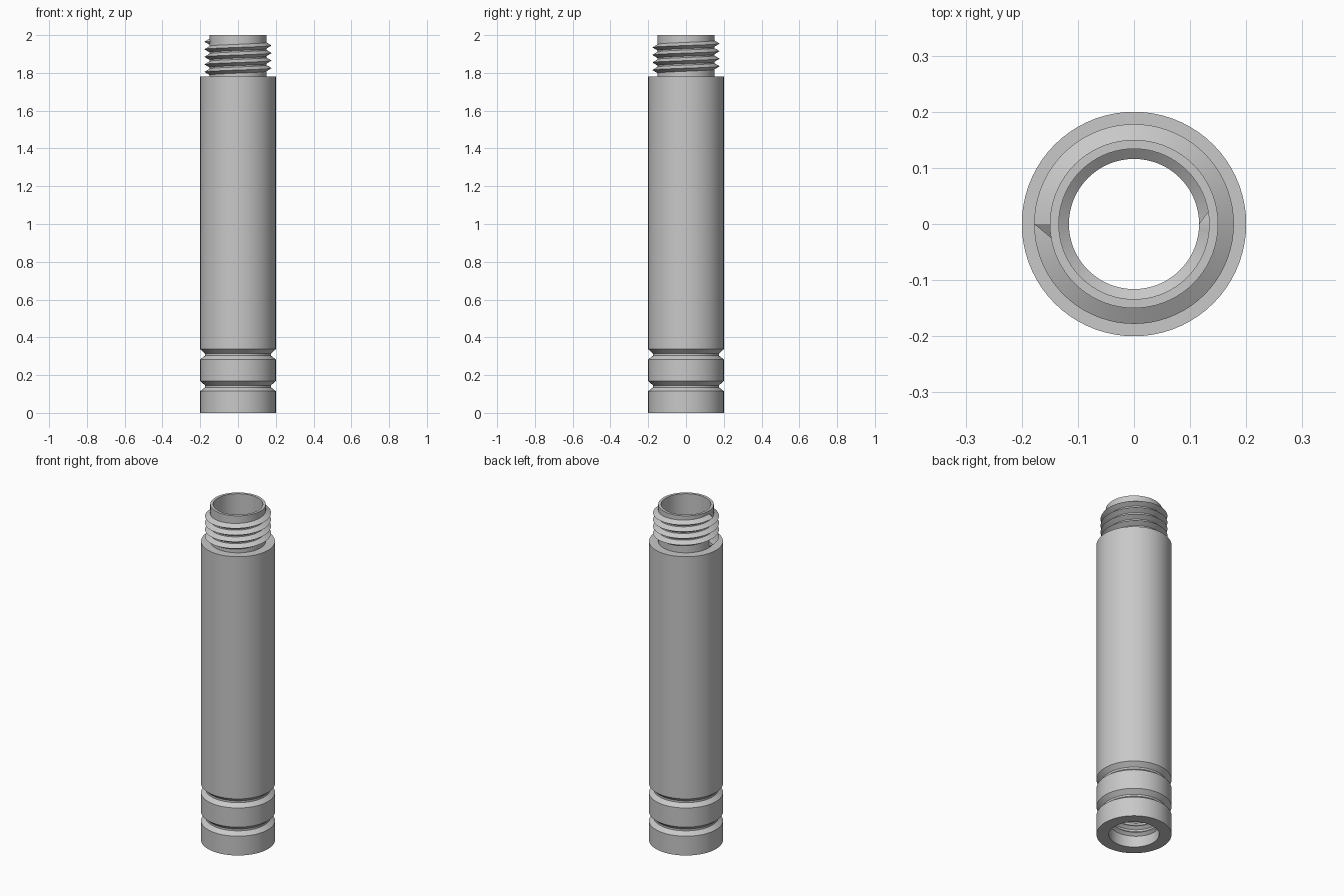
import bpy
import bmesh
import math

cube = bpy.data.objects.get("Cube")
if cube:
    bpy.data.objects.remove(cube)

SEGMENTS = 72

# One plain grey for the whole tube
grey = bpy.data.materials.new("metal grey")
COLOUR = (0.58, 0.58, 0.58, 1)
grey.diffuse_color = COLOUR
grey.use_nodes = True
grey.node_tree.nodes["Principled BSDF"].inputs["Base Color"].default_value = COLOUR


def ring_point(radius, angle, z):
    return (radius * math.cos(angle), radius * math.sin(angle), z)


def finish(bm, name):
    bmesh.ops.recalc_face_normals(bm, faces=bm.faces)
    mesh = bpy.data.meshes.new(name)
    bm.to_mesh(mesh)
    bm.free()
    obj = bpy.data.objects.new(name, mesh)
    bpy.context.collection.objects.link(obj)
    mesh.materials.append(grey)
    bpy.ops.object.select_all(action="DESELECT")
    obj.select_set(True)
    bpy.context.view_layer.objects.active = obj
    bpy.ops.object.shade_smooth_by_angle(angle=math.radians(25))
    return obj


def bridge(bm, ring_a, ring_b):
    n = len(ring_a)
    for i in range(n):
        j = (i + 1) % n
        bm.faces.new((ring_a[i], ring_a[j], ring_b[j], ring_b[i]))


def lathe(name, profile):
    """Turn a closed (radius, z) profile about the z axis."""
    bm = bmesh.new()
    rings = [[bm.verts.new(ring_point(r, math.tau * s / SEGMENTS, z)) for r, z in profile]
             for s in range(SEGMENTS)]
    for s in range(SEGMENTS):
        bridge(bm, rings[s], rings[(s + 1) % SEGMENTS])
    return finish(bm, name)


def thread(name, root, crest, z_start, start_angle, turns=4, pitch=0.04, half=0.017):
    """Sweep a triangular ridge along a right-handed helix, with a tapered upper end."""
    bm = bmesh.new()
    rings = []
    for s in range(turns * SEGMENTS + 1):
        turn = s / SEGMENTS
        angle = start_angle + math.tau * turn
        z = z_start + pitch * turn
        rings.append([bm.verts.new(ring_point(r, angle, z + dz))
                      for r, dz in ((root, -half), (crest, 0), (root, half))])
    for a, b in zip(rings, rings[1:]):
        bridge(bm, a, b)
    bm.faces.new(rings[0])
    tip = bm.verts.new(ring_point(root, start_angle + math.radians(10),
                                  z_start + pitch * turns))
    last = rings[-1]
    for i in range(3):
        bm.faces.new((last[i], last[(i + 1) % 3], tip))
    return finish(bm, name)


# Hollow body with two grip grooves and a narrower neck
BODY, GROOVE, NECK, BORE = 0.2, 0.175, 0.15, 0.134
profile = [(BORE, 0), (BODY, 0)]
for base in (0.115, 0.283):
    profile += [(BODY, base), (GROOVE, base + 0.02), (GROOVE, base + 0.031), (BODY, base + 0.054)]
profile += [(BODY, 1.78), (NECK, 1.78), (NECK, 2), (BORE, 2)]
lathe("tube_body", profile)

# Male thread on the neck, female thread inside the lower mouth
thread("neck_thread", NECK - 0.001, 0.178, 1.805, math.pi)
thread("socket_thread", BORE + 0.001, 0.116, 0.055, 0, half=0.015)
